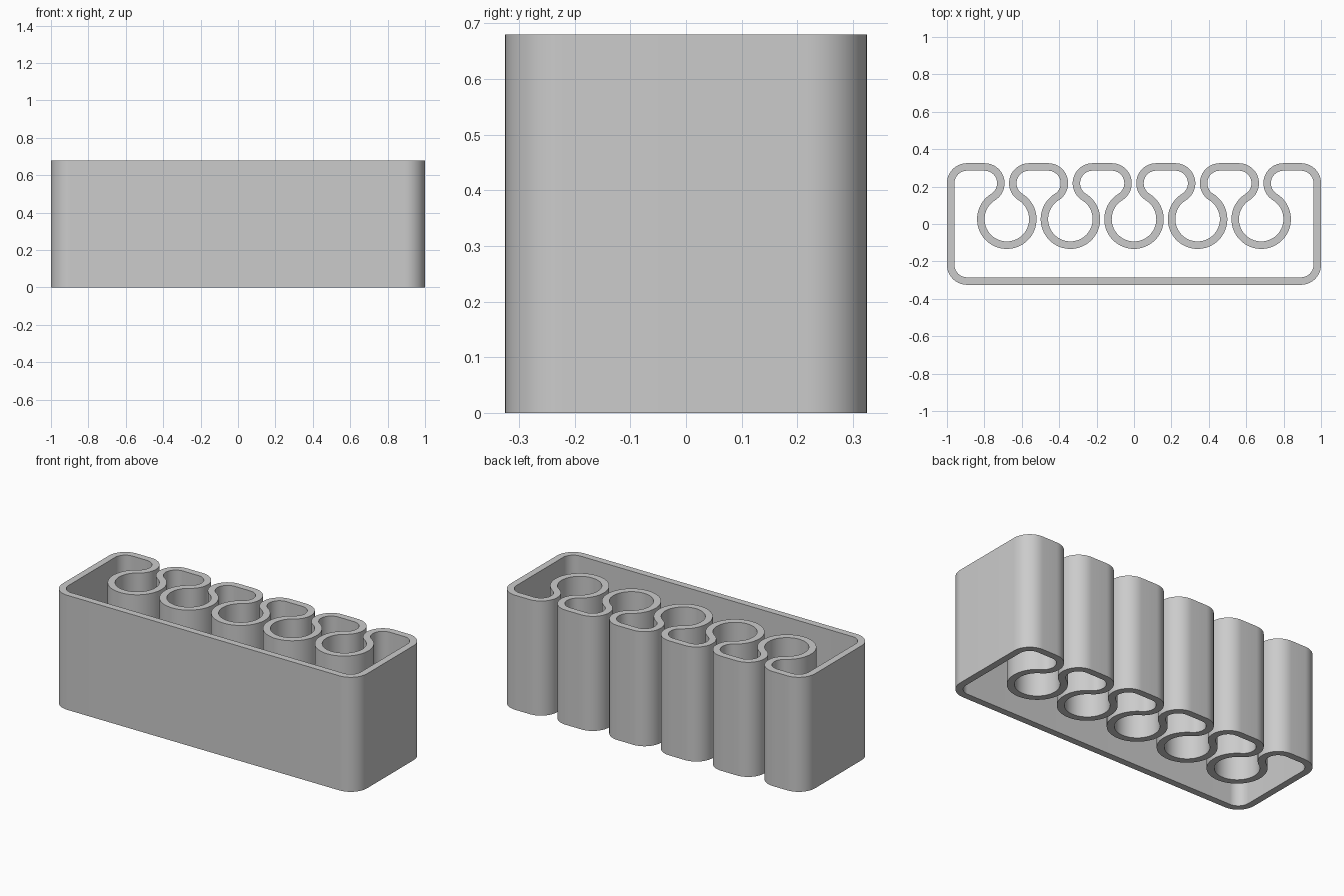
import bpy
import bmesh
from math import sin, cos, acos, degrees, radians, sqrt

cube = bpy.data.objects.get("Cube")
if cube:
    bpy.data.objects.remove(cube, do_unlink=True)

HEIGHT = 0.68
HALF_WALL = 0.02
HALF_X, HALF_Y = 1.0, 0.325
PITCH, GAP = 0.34, 0.012      # socket spacing, half width of the slot
BEND = 0.087                  # centreline radius of the corner bends
RING = 0.139                  # centreline radius of the sockets

# Centres of the bends and the angle at which each bend meets its socket
bend_out = BEND + HALF_WALL
corner_x, corner_y = HALF_X - bend_out, HALF_Y - bend_out
side = GAP + bend_out
reach = BEND + RING
ring_y = corner_y - sqrt(reach ** 2 - side ** 2)
meet = degrees(acos(side / reach))

outer, inner = [], []


def arc(x, y, radius, start, end, steps, trim=0):
    """Add one arc of the wall; clockwise arcs swap the two wall faces."""
    turn = HALF_WALL if end > start else -HALF_WALL
    for i in range(trim, steps + 1 - trim):
        a = radians(start + (end - start) * i / steps)
        for loop, r in ((outer, radius + turn), (inner, radius - turn)):
            loop.append((x + r * cos(a), y + r * sin(a)))


# Wall path, counterclockwise: front corners, sockets along the back, closing corner
arc(-corner_x, -corner_y, BEND, 180, 270, 16)
arc(corner_x, -corner_y, BEND, 270, 360, 16)
arc(corner_x, corner_y, BEND, 0, 90, 16)
for k in range(2, -3, -1):
    x = k * PITCH
    arc(x + side, corner_y, BEND, 90, 180 + meet, 24)
    arc(x, ring_y, RING, meet, -180 - meet, 56, trim=1)
    arc(x - side, corner_y, BEND, -meet, 90, 24)
arc(-corner_x, corner_y, BEND, 90, 180, 16)

# Extruded wall, open at the top and the bottom
bm = bmesh.new()
rows = [[bm.verts.new((x, y, z)) for x, y in loop]
        for loop, z in ((outer, 0), (outer, HEIGHT), (inner, HEIGHT), (inner, 0))]
count = len(outer)
for r in range(4):
    a, b = rows[r], rows[(r + 1) % 4]
    for i in range(count):
        j = (i + 1) % count
        bm.faces.new((a[i], a[j], b[j], b[i]))
bmesh.ops.recalc_face_normals(bm, faces=bm.faces)
mesh = bpy.data.meshes.new("socket_holder")
bm.to_mesh(mesh)
bm.free()

grey = bpy.data.materials.new("light_grey")
grey.use_nodes = True
colour = (0.6, 0.6, 0.6, 1)
grey.diffuse_color = colour
grey.node_tree.nodes["Principled BSDF"].inputs["Base Color"].default_value = colour
mesh.materials.append(grey)

holder = bpy.data.objects.new("socket_holder", mesh)
bpy.context.collection.objects.link(holder)
bpy.ops.object.select_all(action='DESELECT')
holder.select_set(True)
bpy.context.view_layer.objects.active = holder
bpy.ops.object.shade_smooth_by_angle(angle=radians(30))
